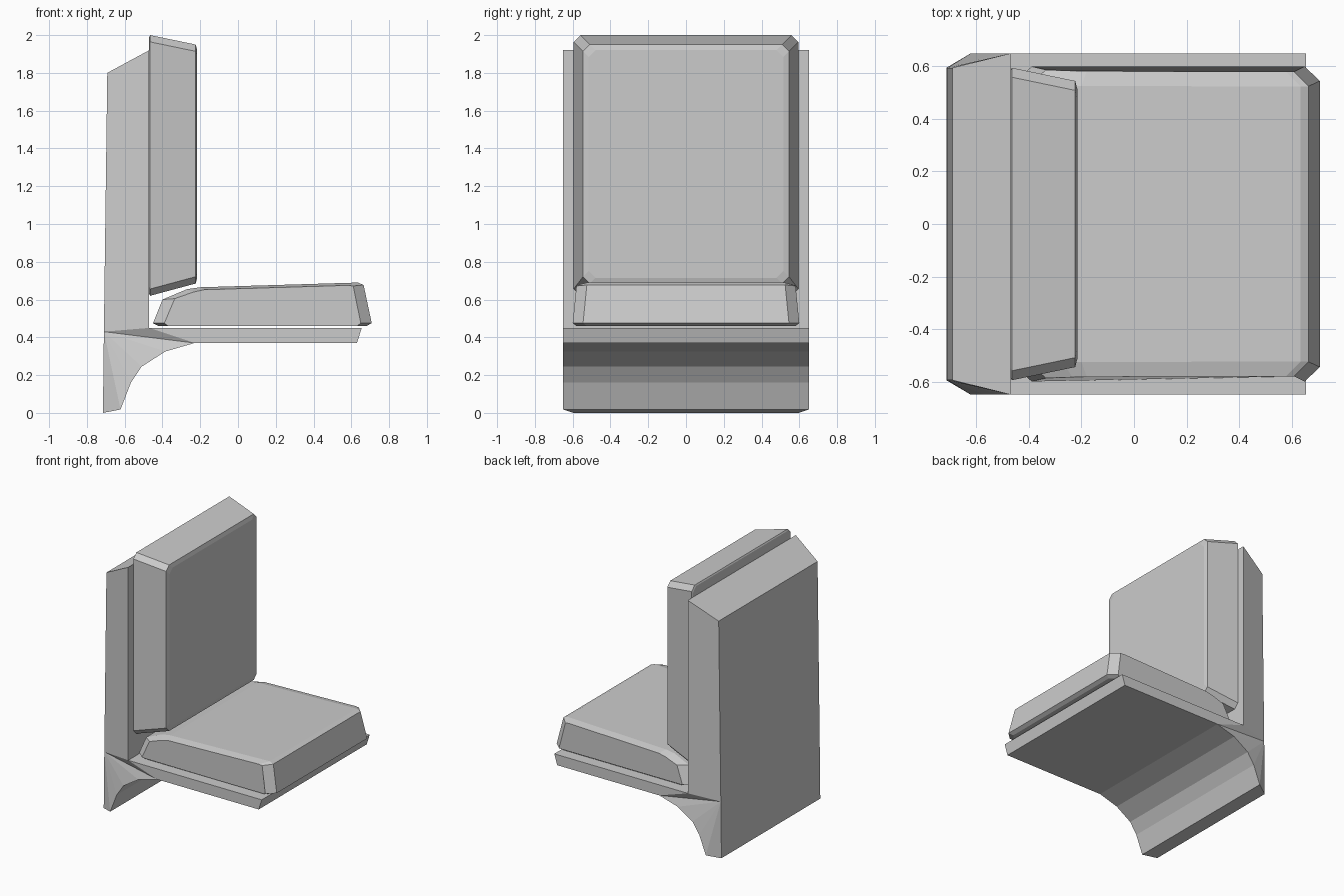
import bpy, bmesh

if "Cube" in bpy.data.objects:
    bpy.data.objects.remove(bpy.data.objects["Cube"])


def loft(name, rings):
    """Skin a stack of matching closed rings and cap both ends."""
    bm = bmesh.new()
    loops = [[bm.verts.new(p) for p in ring] for ring in rings]
    for a, b in zip(loops, loops[1:]):
        for i in range(len(a)):
            j = (i + 1) % len(a)
            bm.faces.new((a[i], a[j], b[j], b[i]))
    bm.faces.new(loops[0])
    bm.faces.new(loops[-1])
    return finish(name, bm)


def finish(name, bm):
    bmesh.ops.recalc_face_normals(bm, faces=bm.faces)
    mesh = bpy.data.meshes.new(name)
    bm.to_mesh(mesh)
    bm.free()
    obj = bpy.data.objects.new(name, mesh)
    bpy.context.collection.objects.link(obj)
    return obj


# Seat frame: side profile (x, z), narrower along its back edge
profile = [(-0.71, 0.43), (-0.715, 0.0), (-0.622, 0.018), (-0.567, 0.16),
           (-0.51, 0.245), (-0.385, 0.325), (-0.23, 0.37), (0.63, 0.37),
           (0.655, 0.45), (-0.47, 0.45), (-0.47, 1.92), (-0.692, 1.80)]
bm = bmesh.new()
sides = []
for s in (-1, 1):
    v = [bm.verts.new((x, s * (0.595 if x < -0.65 else 0.65), z)) for x, z in profile]
    sides.append(v)
    for i in range(1, 6):
        bm.faces.new((v[0], v[i], v[i + 1]))
    bm.faces.new((v[6], v[7], v[8], v[9]))
    bm.faces.new((v[0], v[6], v[9]))
    bm.faces.new((v[0], v[9], v[10], v[11]))
a, b = sides
for i in range(len(a)):
    j = (i + 1) % len(a)
    bm.faces.new((a[i], a[j], b[j], b[i]))
finish("seat_frame", bm)

# Seat cushion: inner and outer side profiles lofted across the width
inner = [(-0.42, 0.46), (-0.45, 0.475), (-0.40, 0.60), (-0.27, 0.655), (-0.20, 0.665),
         (0.635, 0.69), (0.665, 0.677), (0.708, 0.475), (0.68, 0.46)]
outer = [(-0.37, 0.46), (-0.39, 0.475), (-0.335, 0.605), (-0.235, 0.64), (-0.18, 0.652),
         (0.58, 0.675), (0.61, 0.672), (0.65, 0.475), (0.63, 0.46)]


def cushion_ring(points, width, side):
    ring = []
    for x, z in points:
        inset = 0.1 * (z - 0.475) if z >= 0.475 else 0.02
        ring.append((x, side * (width - inset), z))
    return ring


loft("seat_cushion", [cushion_ring(outer, 0.60, -1), cushion_ring(inner, 0.545, -1),
                      cushion_ring(inner, 0.545, 1), cushion_ring(outer, 0.60, 1)])


# Back cushion: chamfered rectangles stacked from back to front
def chamfered(x, y, z0, z1, c=0.036):
    return [(x, -y, z0 + c), (x, -y + c, z0), (x, y - c, z0), (x, y, z0 + c),
            (x, y, z1 - c), (x, y - c, z1), (x, -y + c, z1), (x, -y, z1 - c)]


loft("back_cushion", [chamfered(-0.47, 0.585, 0.63, 1.99),
                      chamfered(-0.465, 0.595, 0.62, 2.0),
                      chamfered(-0.224, 0.545, 0.685, 1.95),
                      chamfered(-0.216, 0.515, 0.715, 1.92)])
